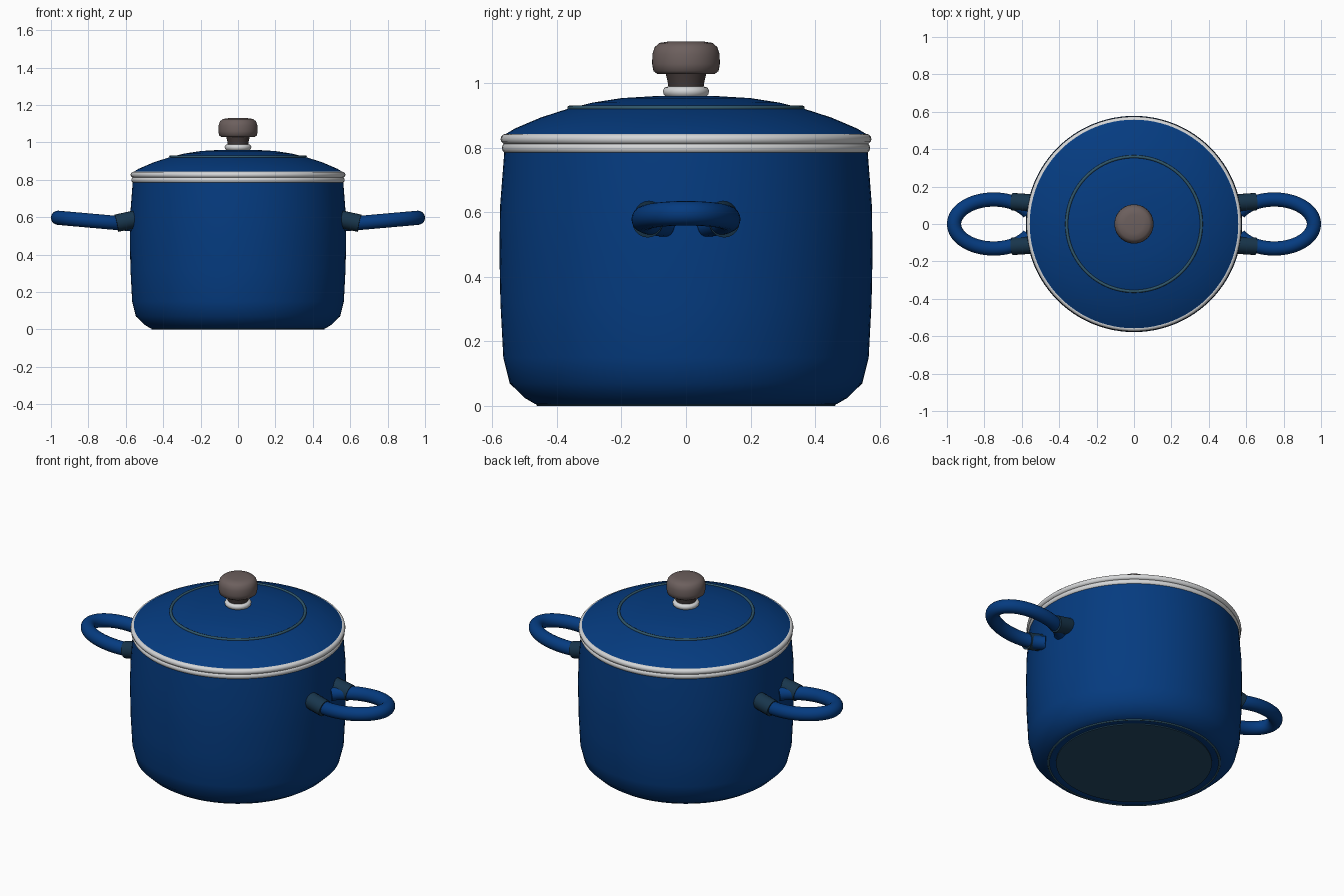
import bpy, bmesh, math
from mathutils import Vector

if "Cube" in bpy.data.objects:
    bpy.data.objects.remove(bpy.data.objects["Cube"])


def material(name, rgb):
    m = bpy.data.materials.new(name)
    m.diffuse_color = (*rgb, 1)
    m.use_nodes = True
    m.node_tree.nodes["Principled BSDF"].inputs["Base Color"].default_value = m.diffuse_color
    return m


BLUE = material("enamel blue", (0.0015, 0.044, 0.215))
STEEL = material("polished steel", (0.66, 0.67, 0.68))
TEAL = material("dark teal", (0.009, 0.036, 0.072))
SEAM = material("seam teal", (0.03, 0.095, 0.145))
BASE = material("base slate", (0.018, 0.07, 0.13))
BROWN = material("knob brown", (0.15, 0.115, 0.11))
DARK = material("stem brown", (0.06, 0.045, 0.043))


def finish(name, bm, mat, angle=40):
    bmesh.ops.remove_doubles(bm, verts=bm.verts, dist=1e-5)
    bmesh.ops.recalc_face_normals(bm, faces=bm.faces)
    me = bpy.data.meshes.new(name)
    bm.to_mesh(me)
    bm.free()
    me.materials.append(mat)
    ob = bpy.data.objects.new(name, me)
    bpy.context.collection.objects.link(ob)
    bpy.ops.object.select_all(action='DESELECT')
    ob.select_set(True)
    bpy.context.view_layer.objects.active = ob
    bpy.ops.object.shade_smooth_by_angle(angle=math.radians(angle))
    return ob


def lathe(name, profile, mat, steps=96, angle=40):
    """Spin an (r, z) profile around the z axis."""
    bm = bmesh.new()
    vs = [bm.verts.new((r, 0, z)) for r, z in profile]
    es = [bm.edges.new(p) for p in zip(vs, vs[1:])]
    bmesh.ops.spin(bm, geom=vs + es, cent=(0, 0, 0), axis=(0, 0, 1),
                   angle=2 * math.pi, steps=steps, use_duplicate=False)
    return finish(name, bm, mat, angle)


def ring(name, R, r, z, mat, n=12):
    pts = [(R + r * math.cos(2 * math.pi * i / n), z + r * math.sin(2 * math.pi * i / n))
           for i in range(n + 1)]
    return lathe(name, pts, mat, angle=60)


def tube(name, path, r, mat, n=20):
    """Capped round tube along a list of points."""
    bm = bmesh.new()
    rings = []
    for i, p in enumerate(path):
        d = (path[min(i + 1, len(path) - 1)] - path[max(i - 1, 0)]).normalized()
        side = d.cross(Vector((0, 0, 1))).normalized()
        up = side.cross(d)
        rings.append([bm.verts.new(p + r * (math.cos(a) * side + math.sin(a) * up))
                      for a in (2 * math.pi * k / n for k in range(n))])
    for a, b in zip(rings, rings[1:]):
        for k in range(n):
            bm.faces.new((a[k], a[(k + 1) % n], b[(k + 1) % n], b[k]))
    bm.faces.new(rings[0])
    bm.faces.new(rings[-1])
    return finish(name, bm, mat)


# Hollow pot with bevelled foot
lathe("pot_body", [(0, 0.006), (0.43, 0.006), (0.45, 0.003), (0.467, 0.006), (0.498, 0.024),
                   (0.546, 0.07), (0.566, 0.15), (0.575, 0.32), (0.578, 0.47),
                   (0.576, 0.62), (0.563, 0.787), (0.55, 0.8), (0.535, 0.79),
                   (0.545, 0.5), (0.535, 0.16), (0.46, 0.04), (0, 0.03)], BLUE)
lathe("base_disc", [(0, 0), (0.417, 0), (0.417, 0.01), (0, 0.01)], BASE)
ring("foot_ring", 0.458, 0.006, 0.006, SEAM)
ring("pot_rim", 0.553, 0.0175, 0.799, STEEL)

# Lid with rim and inlaid ring
lathe("lid", [(0, 0.82), (0.55, 0.822), (0.563, 0.84), (0.53, 0.86), (0.45, 0.894),
              (0.366, 0.921), (0.29, 0.94), (0.2, 0.954), (0.1, 0.96), (0, 0.962)], BLUE)
ring("lid_rim", 0.558, 0.0165, 0.827, STEEL)
ring("lid_inlay_ring", 0.36, 0.008, 0.923, SEAM)

# Knob
lathe("knob_collar", [(0, 0.95), (0.058, 0.955), (0.069, 0.965), (0.072, 0.977),
                      (0.066, 0.987), (0.05, 0.991), (0, 0.991)], STEEL, 48, 60)
lathe("knob_stem", [(0, 0.985), (0.054, 0.985), (0.057, 1.005), (0.064, 1.034),
                    (0, 1.034)], DARK, 48)
lathe("knob_cap", [(0, 1.028), (0.088, 1.028), (0.101, 1.038), (0.105, 1.06),
                   (0.104, 1.09), (0.097, 1.112), (0.082, 1.125),
                   (0.05, 1.13), (0, 1.13)], BROWN, 48, 60)

# Loop handles and their sleeves, on both sides
for s, label in ((1, "right"), (-1, "left")):
    loop = []
    for i in range(49):
        t = math.radians(-152 + 304 * i / 48)
        x = 0.75 + 0.212 * math.cos(t)
        loop.append(Vector((s * x, 0.131 * math.sin(t), 0.597 - 0.088 * (0.96 - x))))
    tube(label + "_handle", loop, 0.038, BLUE)
    for sy, end in ((-1, "front"), (1, "back")):
        tube(f"{label}_{end}_handle_sleeve",
             [Vector((s * 0.54, sy * 0.112, 0.592)), Vector((s * 0.65, sy * 0.119, 0.568))],
             0.047, TEAL)
